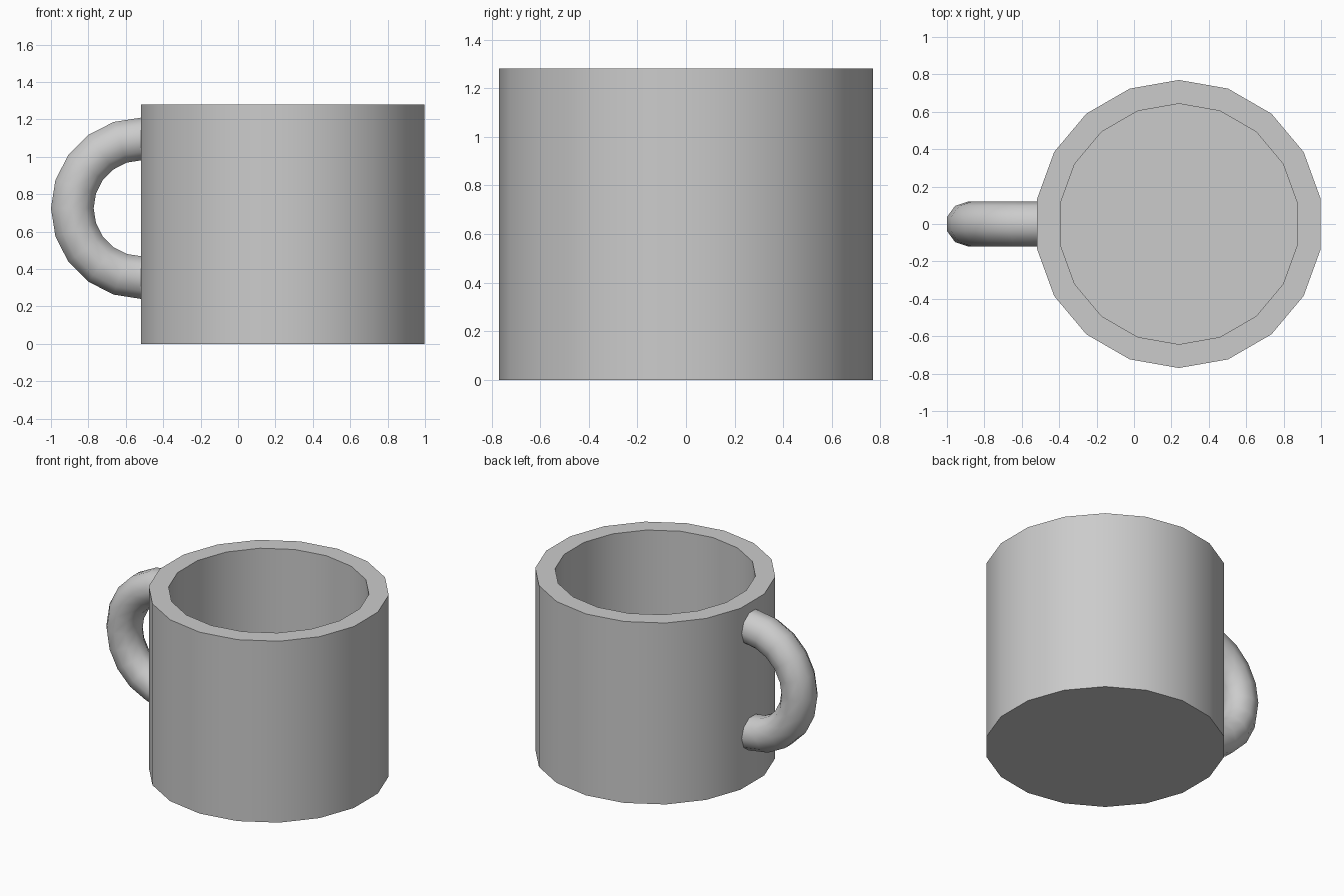
import bpy
import bmesh
from math import sin, cos, radians, pi

if "Cube" in bpy.data.objects:
    bpy.data.objects.remove(bpy.data.objects["Cube"])

CUP_X, SIDES, HEIGHT = 0.24, 18, 1.28
OUTER, INNER, FLOOR_Z = 0.77, 0.643, 0.13


def bridge(bm, a, b):
    for i in range(len(a)):
        j = (i + 1) % len(a)
        bm.faces.new((a[i], a[j], b[j], b[i]))


def loft(name, rings, smooth_angle):
    """Skin a series of vertex rings and cap both ends."""
    bm = bmesh.new()
    loops = [[bm.verts.new(p) for p in ring] for ring in rings]
    for a, b in zip(loops, loops[1:]):
        bridge(bm, a, b)
    bm.faces.new(loops[0])
    bm.faces.new(loops[-1])
    bmesh.ops.recalc_face_normals(bm, faces=bm.faces)
    mesh = bpy.data.meshes.new(name)
    bm.to_mesh(mesh)
    bm.free()
    obj = bpy.data.objects.new(name, mesh)
    bpy.context.collection.objects.link(obj)
    bpy.ops.object.select_all(action='DESELECT')
    obj.select_set(True)
    bpy.context.view_layer.objects.active = obj
    bpy.ops.object.shade_smooth_by_angle(angle=radians(smooth_angle))
    return obj


def cup_ring(r, z):
    angles = [2 * pi * (i + 0.5) / SIDES for i in range(SIDES)]
    return [(CUP_X + r * cos(a), r * sin(a), z) for a in angles]


# Cup: outer wall, rim, inner wall and floor
loft("cup_body", [cup_ring(OUTER, 0), cup_ring(OUTER, HEIGHT),
                  cup_ring(INNER, HEIGHT), cup_ring(INNER, FLOOR_Z)], 30)

# Handle: half ring of ten-sided tube, its ends sunk slightly into the wall
HANDLE_X, HANDLE_Z, BEND, TUBE = -0.515, 0.725, 0.371, 0.12


def tube_ring(angle, shift=0.0):
    ring = []
    for k in range(10):
        t = 2 * pi * (k + 0.5) / 10
        r = BEND + TUBE * cos(t)
        ring.append((HANDLE_X + shift + r * cos(angle), TUBE * sin(t),
                     HANDLE_Z + r * sin(angle)))
    return ring


arc = [tube_ring(radians(90 + 18 * i)) for i in range(11)]
loft("handle", [tube_ring(radians(90), 0.04)] + arc
     + [tube_ring(radians(270), 0.04)], 50)
